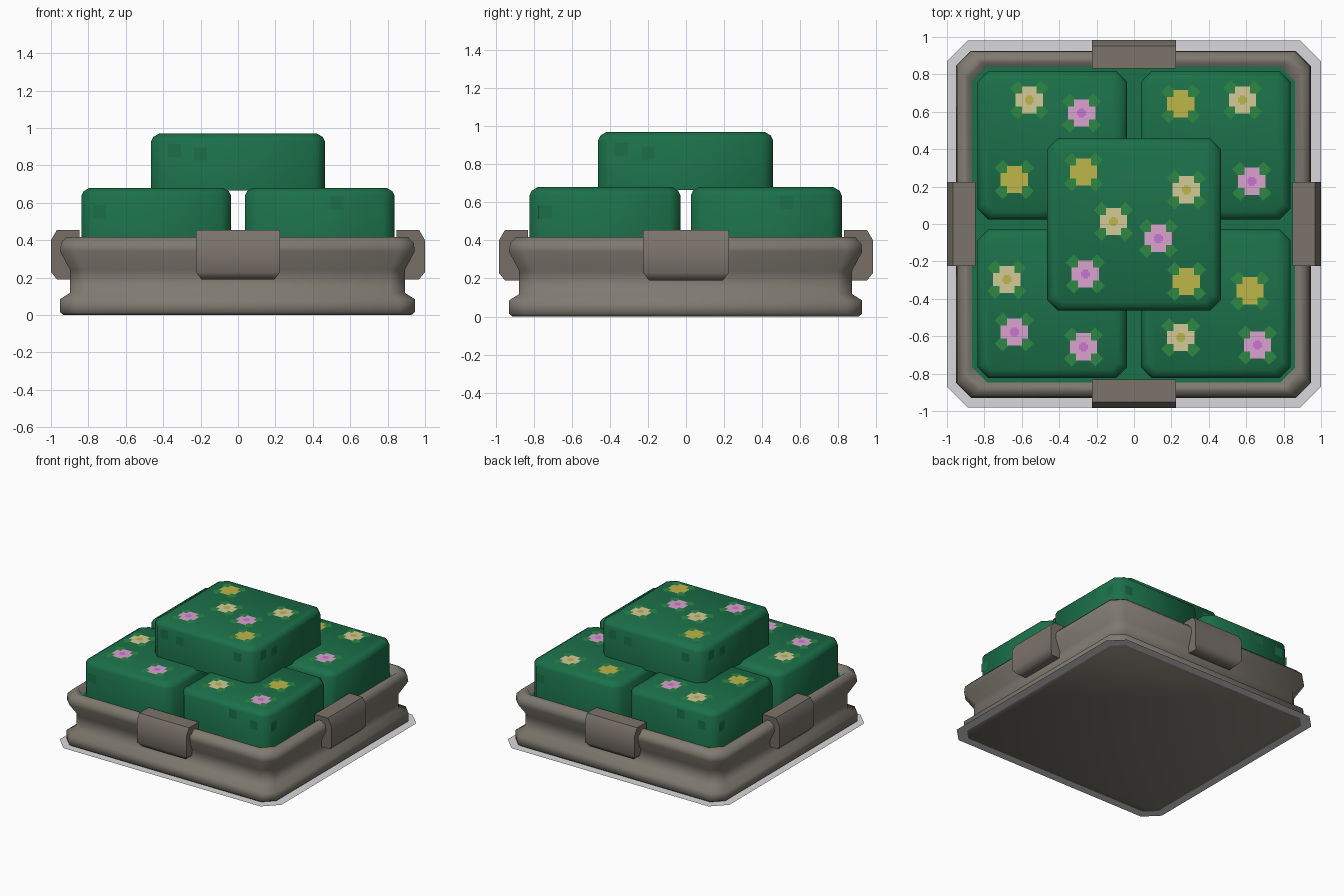
import bpy, bmesh, math
from mathutils import Matrix, Vector

cube = bpy.data.objects.get("Cube")
if cube:
    bpy.data.objects.remove(cube)


def material(name, hexcode):
    def linear(c):
        return c / 12.92 if c < 0.04045 else ((c + 0.055) / 1.055) ** 2.4
    rgb = [linear(int(hexcode[i:i + 2], 16) / 255) for i in (0, 2, 4)]
    m = bpy.data.materials.new(name)
    m.use_nodes = True
    m.diffuse_color = (*rgb, 1)
    m.node_tree.nodes["Principled BSDF"].inputs["Base Color"].default_value = (*rgb, 1)
    return m


STONE = material("stone grey", "7F7A70")
CLIP = material("clip grey", "7B746B")
HEDGE = material("hedge green", "1B7049")
SHADE = material("hedge dark green", "1B6E48")
LEAF = material("leaf green", "2D8745")
CREAM = material("petal cream", "D4CA96")
YELLOW = material("petal yellow", "BEB64A")
PINK = material("petal pink", "DAA2CF")
PURPLE = material("flower centre purple", "CA75D3")
PALE = material("ground plate grey", "D9D9DB")


def finish(name, bm, mats, smooth=None):
    me = bpy.data.meshes.new(name)
    bm.to_mesh(me)
    bm.free()
    for m in mats:
        me.materials.append(m)
    ob = bpy.data.objects.new(name, me)
    bpy.context.collection.objects.link(ob)
    if smooth:
        bpy.ops.object.select_all(action="DESELECT")
        ob.select_set(True)
        bpy.context.view_layer.objects.active = ob
        bpy.ops.object.shade_smooth_by_angle(angle=math.radians(smooth))


def cut_rect(hx, hy, c):
    """Rectangle outline with its corners cut off."""
    pts = []
    for sx, sy in [(1, 1), (-1, 1), (-1, -1), (1, -1)]:
        pair = [(sx * hx, sy * (hy - c)), (sx * (hx - c), sy * hy)]
        pts += pair if sx == sy else pair[::-1]
    return pts


def loft(loops):
    """Skin a stack of equal point loops and cap both ends."""
    bm = bmesh.new()
    rings = [[bm.verts.new(p) for p in loop] for loop in loops]
    n = len(rings[0])
    for a, b in zip(rings, rings[1:]):
        for i in range(n):
            bm.faces.new((a[i], a[(i + 1) % n], b[(i + 1) % n], b[i]))
    bm.faces.new(rings[0][::-1])
    bm.faces.new(rings[-1])
    bmesh.ops.recalc_face_normals(bm, faces=bm.faces)
    return bm


def flat_plate(name, hx, hy, cut, z, mat):
    bm = bmesh.new()
    bm.faces.new([bm.verts.new((x, y, z)) for x, y in cut_rect(hx, hy, cut)])
    finish(name, bm, [mat])


# Thin ground plate and the green floor inside the tray
flat_plate("ground_plate", 1.0, 0.98, 0.11, 0.002, PALE)
flat_plate("tray_floor", 0.865, 0.848, 0.08, 0.372, HEDGE)

# Planter tray with moulded rim
profile = [(0.93, 0), (0.948, 0.015), (0.948, 0.085), (0.895, 0.118),
           (0.895, 0.24), (0.948, 0.34), (0.943, 0.385), (0.912, 0.417),
           (0.885, 0.417), (0.862, 0.365)]
finish("planter_tray", loft([[(x - 0.003, y - 0.002, z) for x, y in cut_rect(h, h - 0.02, 0.08)]
                             for h, z in profile]), [STONE], 75)


# Hedge blocks with cut edges
def hedge(name, cx, cy, hx, hy, bottom, top):
    steps = [(0, bottom), (0, top - 0.043), (0.012, top - 0.018), (0.043, top)]
    finish(name, loft([[(cx + x, cy + y, z) for x, y in cut_rect(hx - d, hy - d, 0.058 - d / 3)]
                       for d, z in steps]), [HEDGE], 50)


LOW, HIGH = 0.68, 0.97
for side, sx in (("left", 1), ("right", -1)):
    for end, sy in (("front", -1), ("back", 1)):
        hedge(f"hedge_{end}_{side}", sx * 0.437, sy * 0.424 - 0.002, 0.4, 0.397, 0.35, LOW)
hedge("hedge_top", 0, -0.002, 0.465, 0.46, 0.665, HIGH)

# Clips over the rim: side profile as (outward, height, half width)
clip = [(0.848, 0.455, 0.225), (0.968, 0.455, 0.225), (1.0, 0.4, 0.225), (1.0, 0.23, 0.225),
        (0.968, 0.19, 0.195), (0.88, 0.19, 0.195), (0.848, 0.23, 0.225)]
for name, turn, shift in (("left", 0, 0), ("back", 1, -0.016),
                          ("right", 2, 0), ("front", 3, -0.016)):
    bm = loft([[(o + shift, s * w, z) for o, z, w in clip] for s in (-1, 1)])
    bmesh.ops.rotate(bm, verts=bm.verts, matrix=Matrix.Rotation(turn * math.pi / 2, 3, "Z"))
    finish(f"rim_clip_{name}", bm, [CLIP], 55)


# Flowers: four leaves, a cross of petals and a centre
def quad(bm, x, y, z, hx, hy, index, angle=0):
    c, s = math.cos(angle), math.sin(angle)
    corners = [(-hx, -hy), (hx, -hy), (hx, hy), (-hx, hy)]
    f = bm.faces.new([bm.verts.new((x + c * u - s * v, y + s * u + c * v, z))
                      for u, v in corners])
    f.material_index = index


def flower(name, x, y, petal, centre):
    z = HIGH if max(abs(x), abs(y)) < 0.46 else LOW
    bm = bmesh.new()
    for k in range(4):
        a = math.pi / 4 + k * math.pi / 2
        quad(bm, x + 0.08 * math.cos(a), y + 0.08 * math.sin(a), z + 0.002, 0.038, 0.03, 0, a)
    quad(bm, x, y, z + 0.004, 0.073, 0.035, 1)
    for s in (-1, 1):
        quad(bm, x, y + s * 0.054, z + 0.004, 0.04, 0.019, 1)
    for k in range(2):
        quad(bm, x, y, z + 0.006 + k * 0.001, 0.024, 0.014, 2, k * math.pi / 2)
    finish(name, bm, [LEAF, petal, centre])


beds = {
    "cream": (CREAM, YELLOW, [(-.56, .67), (.58, .67), (.28, .19), (-.11, .02),
                              (-.68, -.29), (.25, -.6)]),
    "pink": (PINK, PURPLE, [(-.28, .6), (.63, .235), (.13, -.07), (-.26, -.26),
                            (-.64, -.57), (-.27, -.65), (.66, -.64)]),
    "yellow": (YELLOW, YELLOW, [(.25, .65), (-.64, .245), (-.27, .285), (.28, -.3), (.62, -.35)]),
}
for colour, (petal, centre, spots) in beds.items():
    for i, (x, y) in enumerate(spots):
        flower(f"{colour}_flower_{i + 1}", x, y - 0.007, petal, centre)

# Faint darker leaf patches on the hedge sides
patches = [(-.34, .88), (-.2, .86), (.32, .87), (-.74, .55), (.53, .6), (.72, .56)]
bm = bmesh.new()
for turn in range(4):
    rot = Matrix.Rotation(turn * math.pi / 2, 3, "Z")
    for x, z in patches:
        if z > LOW:
            out = 0.467 if turn % 2 else 0.464
        else:
            out = 0.839 if turn % 2 else 0.825
        ring = [(-1, -1), (1, -1), (1, 1), (-1, 1)]
        bm.faces.new([bm.verts.new(rot @ Vector((x + 0.035 * u, -out, z + 0.035 * v)))
                      for u, v in ring])
finish("hedge_patches", bm, [SHADE])
